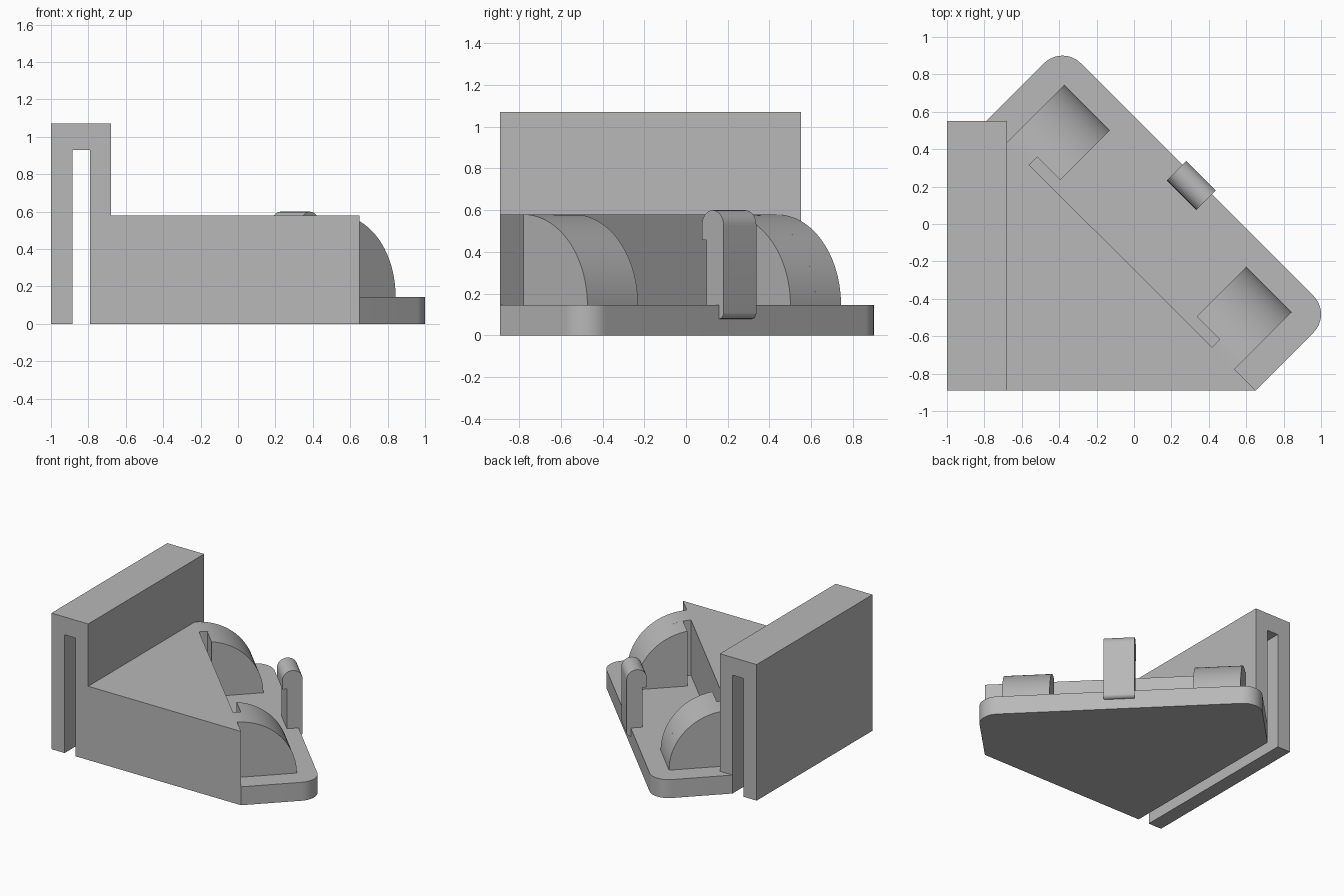
import bpy, bmesh
from math import sin, cos, pi, sqrt
from mathutils import Vector

cube = bpy.data.objects.get("Cube")
if cube:
    bpy.data.objects.remove(cube, do_unlink=True)

grey = bpy.data.materials.new("plain grey")
grey.use_nodes = True
colour = (0.48, 0.48, 0.48, 1)
grey.diffuse_color = colour
grey.node_tree.nodes["Principled BSDF"].inputs["Base Color"].default_value = colour

R2 = sqrt(2)
MID = 0.1          # centre of the slanted side, measured along x - y
WALL = -0.245      # slanted wall position, measured along x + y
EDGE = 0.575       # outer slanted plate edge, along x + y
BASE, TOP = 0.145, 0.58


def prism(name, profile, offset):
    """Extrude a closed 3D profile by an offset vector."""
    bm = bmesh.new()
    face = bm.faces.new([bm.verts.new(p) for p in profile])
    new = bmesh.ops.extrude_face_region(bm, geom=[face])["geom"]
    verts = [v for v in new if isinstance(v, bmesh.types.BMVert)]
    bmesh.ops.translate(bm, verts=verts, vec=Vector(offset))
    bmesh.ops.recalc_face_normals(bm, faces=bm.faces)
    mesh = bpy.data.meshes.new(name)
    bm.to_mesh(mesh)
    bm.free()
    mesh.materials.append(grey)
    obj = bpy.data.objects.new(name, mesh)
    bpy.context.collection.objects.link(obj)
    bpy.ops.object.select_all(action='DESELECT')
    obj.select_set(True)
    bpy.context.view_layer.objects.active = obj
    bpy.ops.object.shade_smooth_by_angle(angle=pi / 6)
    return obj


def slanted(along, out):
    """Point from distances along (x - y) and out of (x + y) the slanted side."""
    return (out + along) / 2, (out - along) / 2


def slanted_prism(name, profile, start, end):
    """Extrude an (out, z) profile along the slanted side."""
    points = [(*slanted(start, w), z) for w, z in profile]
    return prism(name, points, ((end - start) / 2, (start - end) / 2, 0))


def arc(cx, cy, r, a0, a1, steps=16):
    return [(cx + r * cos(a0 + (a1 - a0) * i / steps),
             cy + r * sin(a0 + (a1 - a0) * i / steps)) for i in range(steps + 1)]


# Base plate with two rounded corners
r = 0.139
right_x, right_y = slanted(MID + 1.44, EDGE)
back_x, back_y = slanted(MID - 1.44, EDGE)
outline = [(-0.68, -0.89), (0.65, -0.89)]
outline += arc(right_x - r * R2, right_y, r, -pi / 4, pi / 4)
outline += arc(back_x, back_y - r * R2, r, pi / 4, 3 * pi / 4)
outline += [(-0.79, 0.55), (-0.68, 0.55)]
prism("base_plate", [(x, y, 0) for x, y in outline], (0, 0, BASE))

# Triangular body behind the slanted wall
body = [(-0.68, -0.89), (0.65, -0.89), (-0.68, 0.435)]
prism("body", [(x, y, BASE) for x, y in body], (0, 0, TOP - BASE))

# Hook that hangs over an edge: two legs and a bridge
hook = [(-1, 0), (-0.885, 0), (-0.885, 0.93), (-0.79, 0.93),
        (-0.79, 0), (-0.68, 0), (-0.68, 1.07), (-1, 1.07)]
prism("hook", [(x, -0.89, z) for x, z in hook], (0, 1.44, 0))

# Quarter-round cheeks; the inner half of each leaves a slot along the wall
height = TOP - BASE


def quarter(start):
    pts = [(start, BASE)]
    for i in range(33):
        w = start + (WALL + height * R2 - start) * sin(i / 32 * pi / 2)
        v = min((w - WALL) / R2, height)
        pts.append((w, BASE + sqrt(max(height ** 2 - v ** 2, 0))))
    return pts


for side, name in ((1, "left"), (-1, "right")):
    inner, split, outer = (MID + side * d for d in (0.73, 0.975, 1.215))
    slanted_prism(name + "_cheek_inner", quarter(WALL + 0.085), inner, split)
    slanted_prism(name + "_cheek_outer", quarter(WALL), split, outer)

# Spring clip on the slanted edge: rounded head, lip and stem
out, lip, stem = 0.617, 0.409, 0.455
head_r = (out - lip) / 2 / R2
foot_r = (out - EDGE) / R2
clip = [((lip + out) / 2 + a * R2, z)
        for a, z in arc(0, 0.6 - head_r, head_r, 0, pi)]
clip += [(lip, 0.457), (stem, 0.457), (stem, 0.08)]
clip += [(EDGE + a * R2, z)
         for a, z in arc(0, 0.08 + foot_r, foot_r, -pi / 2, 0, 8)]
slanted_prism("clip", clip, MID - 0.157, MID + 0.157)
